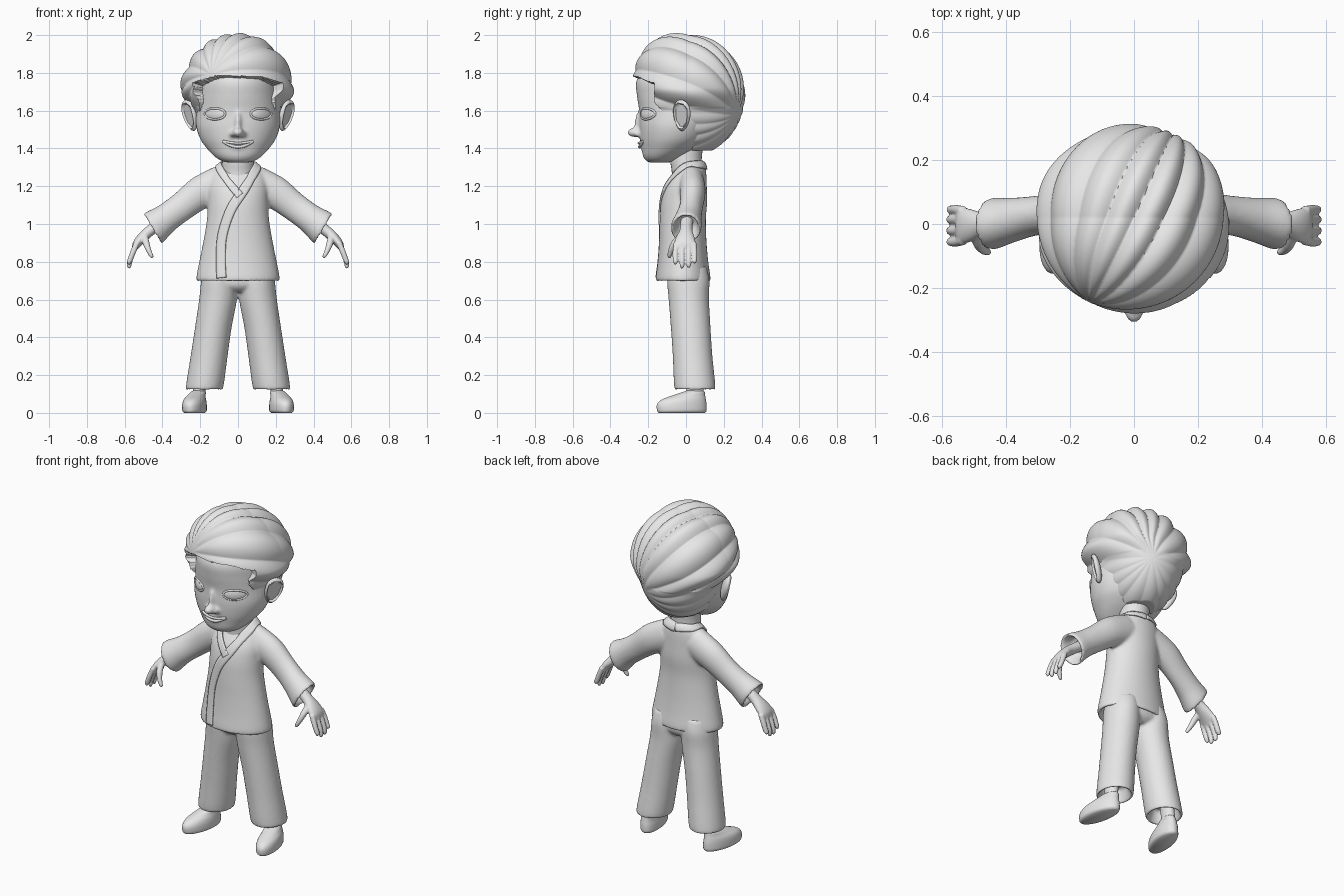
import bpy, bmesh, math
from mathutils import Vector, Matrix

if "Cube" in bpy.data.objects:
    bpy.data.objects.remove(bpy.data.objects["Cube"])

clay = bpy.data.materials.new("plain grey")
clay.use_nodes = True
clay.diffuse_color = (0.8, 0.8, 0.8, 1)
clay.node_tree.nodes["Principled BSDF"].inputs["Base Color"].default_value = (0.8, 0.8, 0.8, 1)


def spline(rows, steps):
    """Smooth interpolation through rows of numbers."""
    out = []
    for i in range(len(rows) - 1):
        p = [rows[max(i - 1, 0)], rows[i], rows[i + 1], rows[min(i + 2, len(rows) - 1)]]
        for k in range(steps):
            t = k / steps
            out.append([b + 0.5 * t * (c - a + t * (2 * a - 5 * b + 4 * c - d + t * (3 * (b - c) + d - a)))
                        for a, b, c, d in zip(*p)])
    return out + [list(rows[-1])]


def loft(bm, rows, axis=(0, 0, 1), s=1, steps=5, n=32):
    """Elliptical rings (x, y, z, radius a, radius b) facing one axis; s mirrors."""
    t = Vector((axis[0] * s, axis[1], axis[2])).normalized()
    v = (Vector((0, 1, 0)) - t * t.y).normalized()
    u = v.cross(t)
    rings = []
    for x, y, z, a, b in spline(rows, steps):
        c = Vector((x * s, y, z))
        rings.append([bm.verts.new(c + u * a * math.cos(w) + v * b * math.sin(w))
                      for w in (2 * math.pi * k / n for k in range(n))])
    for r, q in zip(rings, rings[1:]):
        for k in range(n):
            bm.faces.new((r[k], r[(k + 1) % n], q[(k + 1) % n], q[k]))
    bm.faces.new(rings[0])
    bm.faces.new(rings[-1])


def ball(bm, centre, radii):
    m = Matrix.Translation(centre) @ Matrix.Diagonal((*radii, 1))
    bmesh.ops.create_uvsphere(bm, u_segments=32, v_segments=20, radius=1, matrix=m)


def make(name, bm, voxel=0, smooth=5, angle=50):
    bmesh.ops.recalc_face_normals(bm, faces=bm.faces)
    mesh = bpy.data.meshes.new(name)
    bm.to_mesh(mesh)
    bm.free()
    obj = bpy.data.objects.new(name, mesh)
    bpy.context.collection.objects.link(obj)
    mesh.materials.append(clay)
    bpy.ops.object.select_all(action='DESELECT')
    obj.select_set(True)
    bpy.context.view_layer.objects.active = obj
    if voxel:
        mesh.shade_smooth()
        m = obj.modifiers.new("blend", 'REMESH')
        m.mode, m.voxel_size, m.use_smooth_shade = 'VOXEL', voxel, True
        m = obj.modifiers.new("soften", 'SMOOTH')
        m.factor, m.iterations = 0.5, smooth
    else:
        bpy.ops.object.shade_smooth_by_angle(angle=math.radians(angle))
    return obj


def tube(name, points, radius, cyclic=False):
    c = bpy.data.curves.new(name, 'CURVE')
    c.dimensions, c.bevel_depth, c.bevel_resolution, c.use_fill_caps = '3D', radius, 3, True
    sp = c.splines.new('POLY')
    sp.points.add(len(points) - 1)
    for p, q in zip(sp.points, points):
        p.co = (*q, 1)
    sp.use_cyclic_u = cyclic
    c.materials.append(clay)
    bpy.context.collection.objects.link(bpy.data.objects.new(name, c))


# Head: rows of height, half width, front y, back y
HEAD = [(1.325, .05, -.19, -.09), (1.335, .09, -.212, -.06), (1.36, .127, -.228, -.01),
        (1.40, .165, -.235, .06), (1.45, .20, -.243, .12), (1.52, .222, -.248, .16),
        (1.60, .222, -.248, .2), (1.68, .215, -.26, .22), (1.76, .205, -.262, .22),
        (1.84, .18, -.21, .2), (1.90, .1, -.12, .12)]


def face_y(x, z):
    for p, q in zip(HEAD, HEAD[1:]):
        if p[0] <= z <= q[0]:
            t = (z - p[0]) / (q[0] - p[0])
            w, f, b = [i + (j - i) * t for i, j in zip(p[1:], q[1:])]
            return (f + b) / 2 - (b - f) / 2 * math.sqrt(max(.05, 1 - (x / w) ** 2))


bm = bmesh.new()
loft(bm, [(0, (f + b) / 2, z, w, (b - f) / 2) for z, w, f, b in HEAD], n=48)
ball(bm, (0, -.268, 1.485), (.03, .042, .026))       # nose tip
ball(bm, (0, -.24, 1.53), (.018, .032, .075))        # nose bridge
ball(bm, (0, -.205, 1.42), (.065, .04, .045))        # muzzle
for s in (1, -1):
    ball(bm, (s * .026, -.25, 1.477), (.018, .025, .016))
make("head", bm, .009, 6)

bm = bmesh.new()
loft(bm, [(0, .01, 1.2, .1, .09), (0, .01, 1.27, .09, .085), (0, 0, 1.34, .083, .083), (0, .01, 1.44, .085, .085)])
make("neck", bm)

# Eyes, lids and ears
for s, side in ((1, "left"), (-1, "right")):
    bm = bmesh.new()
    ball(bm, (0, 0, 0), (1, 1, 1))
    for v in bm.verts:
        x, z = s * .122 + .052 * v.co.x, 1.583 + .027 * v.co.z
        v.co = (x, face_y(x, z) + .011 * v.co.y, z)
    make(side + "_eye", bm)
    rim = []
    for k in range(32):
        a = 2 * math.pi * k / 32
        x, z = s * .122 + .054 * math.cos(a), 1.583 + .029 * math.sin(a)
        rim.append((x, face_y(x, z), z))
    tube(side + "_eyelid", rim, .006, True)

    bm = bmesh.new()
    ball(bm, (0, 0, 0), (1, 1, 1))
    turn = Matrix.Rotation(math.radians(16), 3, 'Y') @ Matrix.Rotation(math.radians(-35), 3, 'Z')
    for v in bm.verts:
        x, y, z = v.co
        if x > 0 and math.hypot(y, z) < .78:
            x = .1
        p = turn @ Vector((x * .026, y * (.052 + .012 * z), z * .085)) + Vector((.255, -.022, 1.575))
        v.co = (s * p.x, p.y, p.z)
    make(side + "_ear", bm)

# Smiling lips
for name, z0, lift, r in (("upper_lip", 1.428, .01, .007), ("lower_lip", 1.408, .03, .008)):
    pts = []
    for k in range(-10, 11):
        x = .0078 * k
        z = z0 + lift * (k / 10) ** 2
        pts.append((x, face_y(x, z) - .009 * (1 - (k / 10) ** 2) - .001, z))
    tube(name, pts, r)

# Swept hair: a ridged shell that dips under the face below the hairline
bm = bmesh.new()
bmesh.ops.create_icosphere(bm, subdivisions=7, radius=1)
flow = Vector((.42, .85, -.32)).normalized()
across = Vector((.9, -.44, 0)).normalized()
upward = across.cross(flow).normalized()
centre = Vector((-.004, .02, 1.68))
for v in bm.verts:
    d = v.co.normalized()
    phi = math.atan2(d.dot(across), d.dot(upward))
    spread = math.sqrt(max(0, 1 - d.dot(flow) ** 2))
    ridge = abs(math.sin(8 * phi + .9 * math.sin(3 * phi) + .5 * d.dot(flow)))
    if d.z < -.2:
        ridge = ridge * .4 + .4
    size = 1 + .26 * max(0, -d.y) * max(0, d.z) + (.075 * ridge - .05) * spread
    p = Vector((d.x * .302, d.y * .29, d.z * .315)) * size
    z = p.z + centre.z
    t = min(1, max(0, (1.72 - z) / .14))
    p.x *= 1 - .22 * t * t * (3 - 2 * t)
    y = p.y + centre.y
    edge = -.17 + max(0, min(1, (1.64 - z) / .1)) * .1 if z > 1.54 else .03
    if y < edge and z < 1.78 - .3 * max(0, abs(p.x) - .12):
        p *= .75
    v.co = p + centre
    v.co.z = max(v.co.z, 1.39)
make("hair", bm, angle=60)

# Jacket with flared, hollow sleeves and hem
bm = bmesh.new()
loft(bm, [(0, -.01, .82, .14, .09), (0, -.015, .71, .2, .126), (0, -.015, .695, .215, .142),
          (0, -.015, .72, .22, .144), (0, -.016, .8, .205, .134), (0, -.017, .9, .185, .126),
          (0, -.017, 1.02, .165, .122), (0, -.01, 1.12, .16, .122), (0, 0, 1.2, .158, .11),
          (0, .02, 1.27, .14, .087), (0, .03, 1.315, .1, .07), (0, .03, 1.33, .075, .055)], n=48)
for s in (1, -1):
    loft(bm, [(.08, .03, 1.22, .095, .068), (.2, .035, 1.165, .087, .068), (.3, .027, 1.09, .077, .062),
              (.38, .012, 1.03, .078, .07), (.445, 0, .98, .092, .081), (.449, 0, .977, .078, .067),
              (.40, .01, 1.015, .05, .047)], (.86, 0, -.51), s)
jacket = make("jacket", bm, .009, 5)


def band(name, path, width):
    """Lapel strip laid on the jacket."""
    bm = bmesh.new()
    pts = [Vector(p) for p in spline(path, 8)]
    rows = []
    for i, p in enumerate(pts):
        t = pts[min(i + 1, len(pts) - 1)] - pts[max(i - 1, 0)]
        out = Vector((p.x, p.y - .02, .05 if p.z > 1.25 else 0)).normalized()
        w = t.cross(out).normalized() * width / 2
        rows.append([bm.verts.new(p + w * k) for k in (-1, -.5, 0, .5, 1)])
    for r, q in zip(rows, rows[1:]):
        for k in range(4):
            bm.faces.new((r[k], r[k + 1], q[k + 1], q[k]))
    obj = make(name, bm)
    m = obj.modifiers.new("lay", 'SHRINKWRAP')
    m.target, m.wrap_mode, m.offset = jacket, 'OUTSIDE_SURFACE', .004
    m = obj.modifiers.new("thickness", 'SOLIDIFY')
    m.thickness, m.offset = .009, 0


band("under_lapel", [(0, .1, 1.31), (-.08, .065, 1.315), (-.1, 0, 1.305), (-.08, -.065, 1.265),
                     (-.04, -.11, 1.21), (.01, -.13, 1.15)], .042)
band("over_lapel", [(0, .1, 1.31), (.08, .065, 1.315), (.1, 0, 1.305), (.08, -.065, 1.265),
                    (.03, -.115, 1.18), (-.04, -.135, 1.07), (-.082, -.13, .94),
                    (-.09, -.135, .82), (-.085, -.145, .715)], .052)

# Trousers with open cuffs
bm = bmesh.new()
loft(bm, [(0, .01, .64, .12, .07), (0, .01, .68, .18, .105), (0, .01, .78, .18, .105)])
for s in (1, -1):
    loft(bm, [(.09, .01, .77, .09, .1), (.1, .012, .70, .095, .112), (.106, .015, .6, .1, .107),
              (.131, .025, .45, .097, .105), (.153, .035, .3, .098, .105), (.177, .047, .135, .099, .109),
              (.178, .047, .132, .084, .094), (.18, .045, .2, .065, .075)], s=s)
make("trousers", bm, .009, 4)

for s, side in ((1, "left"), (-1, "right")):
    # Ankle and shoe, toes turned out
    bm = bmesh.new()
    loft(bm, [(.205, .048, .06, .034, .047), (.205, .048, .13, .033, .045), (.19, .045, .26, .035, .045)], s=s)
    make(side + "_ankle", bm)
    bm = bmesh.new()
    loft(bm, [(.217, -.025, 0, .05, .125), (.217, -.025, .012, .06, .134), (.217, -.025, .045, .06, .134),
              (.217, -.015, .07, .055, .12), (.215, .01, .09, .046, .092), (.21, .04, .11, .04, .06),
              (.208, .048, .118, .03, .045)], s=s)
    pivot = Vector((s * .21, .04, 0))
    bmesh.ops.rotate(bm, verts=bm.verts, cent=pivot, matrix=Matrix.Rotation(s * math.radians(12), 3, 'Z'))
    make(side + "_shoe", bm)

    # Hand with four fingers and a thumb
    bm = bmesh.new()
    loft(bm, [(.39, .005, 1.02, .03, .033), (.465, 0, .965, .029, .034), (.51, -.004, .925, .027, .05),
              (.54, -.006, .89, .022, .058), (.552, -.006, .865, .014, .05)], (.75, 0, -.66), s)
    for y, tip in ((-.056, .785), (-.021, .765), (.014, .768), (.045, .79)):
        loft(bm, [(.535, y * .9, .9, .016, .016), (.556, y, .85, .015, .015), (.571, y, .81, .014, .014),
                  (.577, y, tip + .012, .012, .012), (.577, y, tip, .005, .005)], (.25, 0, -.97), s, n=16)
    loft(bm, [(.495, -.025, .94, .018, .018), (.487, -.06, .9, .018, .018), (.473, -.08, .86, .014, .015),
              (.458, -.088, .83, .011, .011), (.454, -.09, .82, .005, .005)], (-.2, -.3, -.9), s, n=16)
    make(side + "_hand", bm, .005, 3)
